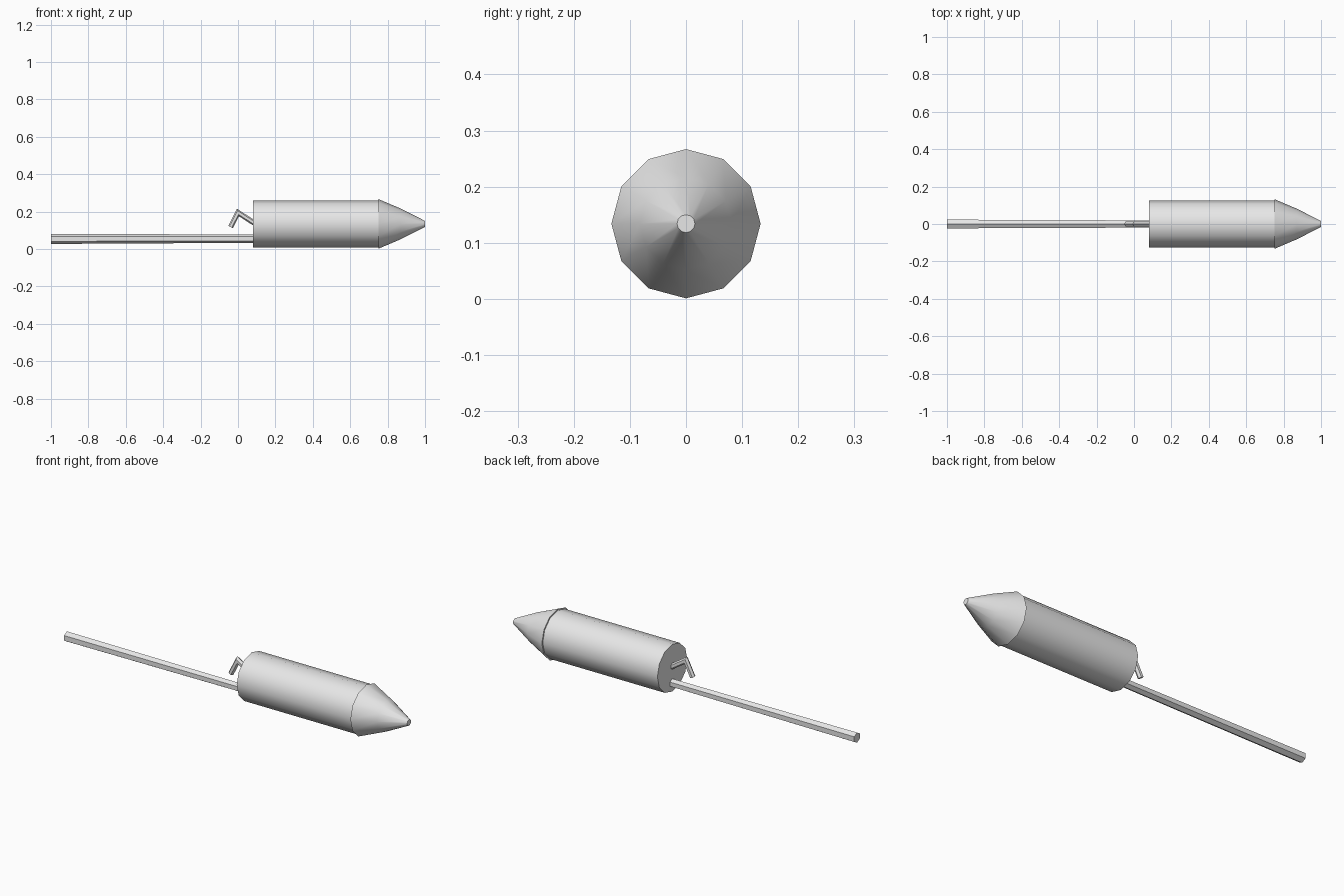
import bpy, bmesh, math
from mathutils import Vector

old = bpy.data.objects.get("Cube")
if old:
    bpy.data.objects.remove(old, do_unlink=True)

grey = bpy.data.materials.new("light grey")
grey.use_nodes = True
grey.diffuse_color = (0.8, 0.8, 0.8, 1)
grey.node_tree.nodes["Principled BSDF"].inputs["Base Color"].default_value = (0.8, 0.8, 0.8, 1)


def loft(name, path, sides):
    """Capped tube through (x, z, radius) points in the y = 0 plane, mitred at bends."""
    bm = bmesh.new()
    pts = [Vector((x, 0, z)) for x, z, r in path]
    rings = []
    for i, (p, (_, _, r)) in enumerate(zip(pts, path)):
        before = (p - pts[i - 1]).normalized() if i else None
        after = (pts[i + 1] - p).normalized() if i + 1 < len(pts) else None
        tangent = ((before or after) + (after or before)).normalized()
        stretch = 1 / tangent.dot(before or after)
        up = Vector((-tangent.z, 0, tangent.x)) * r * stretch
        side = Vector((0, r, 0))
        angles = [math.tau * k / sides for k in range(sides)]
        rings.append([bm.verts.new(p + up * math.cos(a) + side * math.sin(a)) for a in angles])
    for a, b in zip(rings, rings[1:]):
        for k in range(sides):
            n = (k + 1) % sides
            bm.faces.new((a[k], a[n], b[n], b[k]))
    bm.faces.new(rings[0])
    bm.faces.new(rings[-1])
    bmesh.ops.recalc_face_normals(bm, faces=bm.faces)
    mesh = bpy.data.meshes.new(name)
    bm.to_mesh(mesh)
    bm.free()
    mesh.materials.append(grey)
    obj = bpy.data.objects.new(name, mesh)
    bpy.context.collection.objects.link(obj)
    bpy.ops.object.select_all(action="DESELECT")
    obj.select_set(True)
    bpy.context.view_layer.objects.active = obj
    bpy.ops.object.shade_smooth_by_angle(angle=math.radians(40))
    return obj


AXIS = 0.134

# Rocket tube and the slightly wider nose that caps it
loft("rocket_body", [(0.08, AXIS, 0.125), (0.76, AXIS, 0.125)], 12)
loft("nose_cone", [(0.75, AXIS, 0.133), (0.87, AXIS, 0.082), (1.0, AXIS, 0.016)], 12)

# Guide stick, thinning a little toward the body
loft("guide_stick", [(-1.0, 0.054, 0.027), (0.1, 0.055, 0.022)], 6)

# Bent fuse at the tail
loft("fuse", [(0.1, 0.13, 0.014), (0.0, 0.195, 0.014), (-0.04, 0.117, 0.014)], 6)
